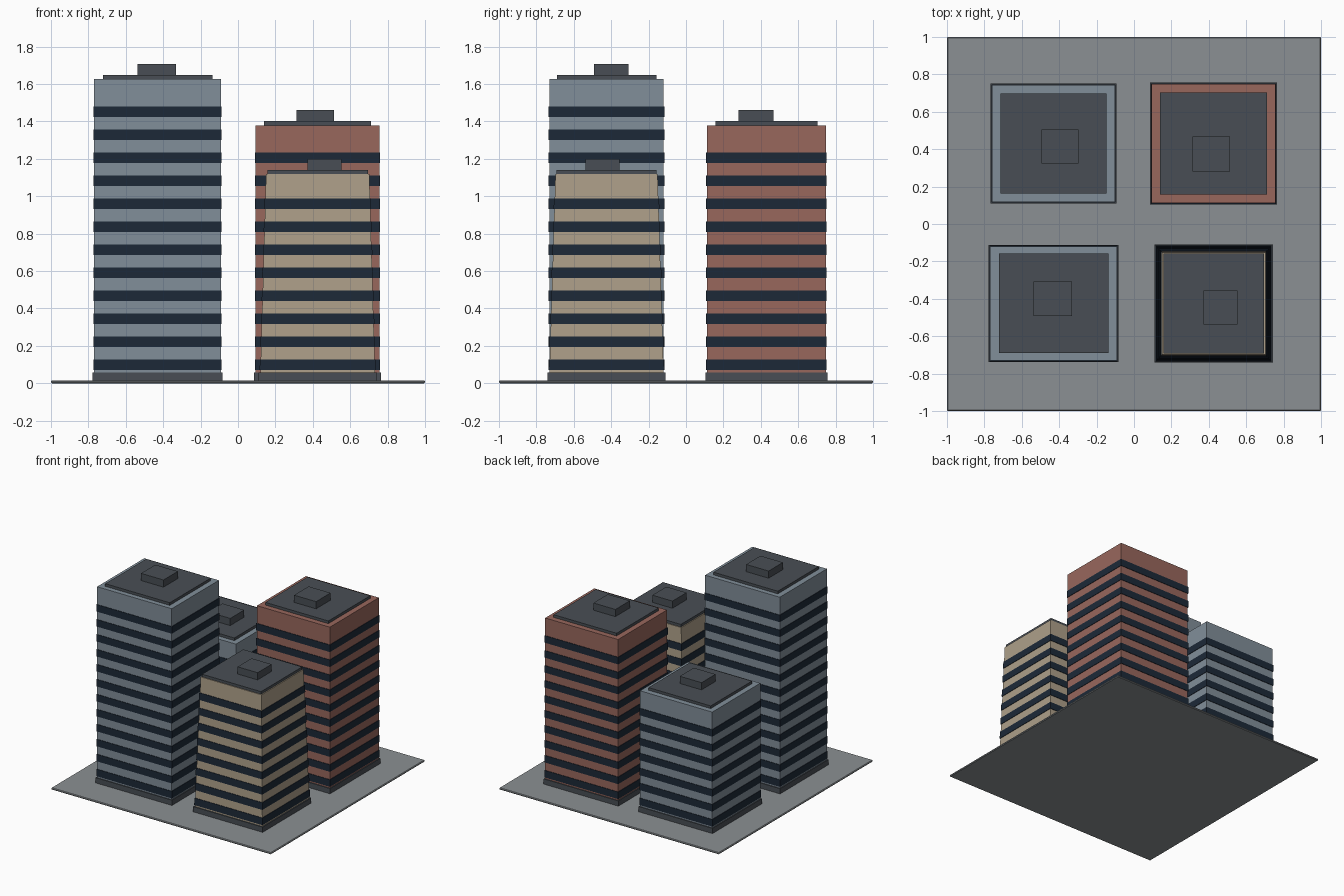
import bpy, bmesh

if "Cube" in bpy.data.objects:
    bpy.data.objects.remove(bpy.data.objects["Cube"])


def material(name, rgb):
    m = bpy.data.materials.new(name)
    m.diffuse_color = [(c / 255) ** 2.2 for c in rgb] + [1]
    m.use_nodes = True
    m.node_tree.nodes["Principled BSDF"].inputs["Base Color"].default_value = m.diffuse_color
    return m


BLUE = material("blue_wall", (128, 141, 152))
RED = material("red_wall", (151, 103, 93))
SAND = material("sand_wall", (172, 158, 136))
GLASS = material("dark_glass", (34, 45, 58))
ROOF = material("roof_grey", (74, 79, 85))
PAVING = material("paving", (138, 143, 146))


def block(name, cx, cy, z0, z1, bottom, top, mat):
    """Box or frustum; bottom and top are (half x, half y)."""
    bm = bmesh.new()
    bmesh.ops.create_cube(bm, size=2)
    for v in bm.verts:
        hx, hy = top if v.co.z > 0 else bottom
        v.co = (cx + v.co.x * hx, cy + v.co.y * hy, z1 if v.co.z > 0 else z0)
    me = bpy.data.meshes.new(name)
    bm.to_mesh(me)
    bm.free()
    me.materials.append(mat)
    ob = bpy.data.objects.new(name, me)
    bpy.context.collection.objects.link(ob)
    return ob


GROUND, FLOOR, BAND = 0.015, 0.123, 0.058


def tower(name, centre, half, top_half, height, floors, mat, slab, unit, unit_at):
    cx, cy = centre

    def half_at(z, extra=0.0):
        t = (z - GROUND) / (height - GROUND)
        return [a + (b - a) * t + extra for a, b in zip(half, top_half)]

    # Walls and plinth
    block(name + "_walls", cx, cy, GROUND, height, half, top_half, mat)
    plinth = [h + 0.008 for h in half]
    block(name + "_plinth", cx, cy, GROUND - 0.003, 0.058, plinth, plinth, ROOF)
    # Window bands, one per floor
    for i in range(floors):
        z0 = 0.07 + i * FLOOR
        z1 = z0 + BAND
        block(f"{name}_window_band_{i + 1}", cx, cy, z0, z1,
              half_at(z0, 0.004), half_at(z1, 0.004), GLASS)
    # Roof slab and rooftop plant box
    block(name + "_roof_slab", cx, cy, height - 0.002, height + 0.022, slab, slab, ROOF)
    block(name + "_roof_unit", *unit_at, height + 0.02, height + 0.081, unit, unit, ROOF)


# Ground plate
plate = block("ground_plate", 0, 0, 0, GROUND, (1, 1), (1, 1), PAVING)
bevel = plate.modifiers.new("edge", "BEVEL")
bevel.width = 0.005
bevel.segments = 1

# Four towers
tower("front_left_tower", (-0.43, -0.425), (0.339, 0.306), (0.339, 0.306),
      1.626, 12, BLUE, (0.293, 0.266), (0.102, 0.093), (-0.434, -0.4))
tower("back_left_tower", (-0.43, 0.43), (0.328, 0.312), (0.328, 0.312),
      1.008, 7, BLUE, (0.283, 0.268), (0.099, 0.091), (-0.396, 0.414))
tower("back_right_tower", (0.425, 0.43), (0.331, 0.318), (0.331, 0.318),
      1.379, 10, RED, (0.286, 0.273), (0.1, 0.094), (0.414, 0.374))
tower("front_right_tower", (0.426, -0.425), (0.308, 0.307), (0.276, 0.273),
      1.118, 8, SAND, (0.268, 0.267), (0.091, 0.091), (0.463, -0.446))
